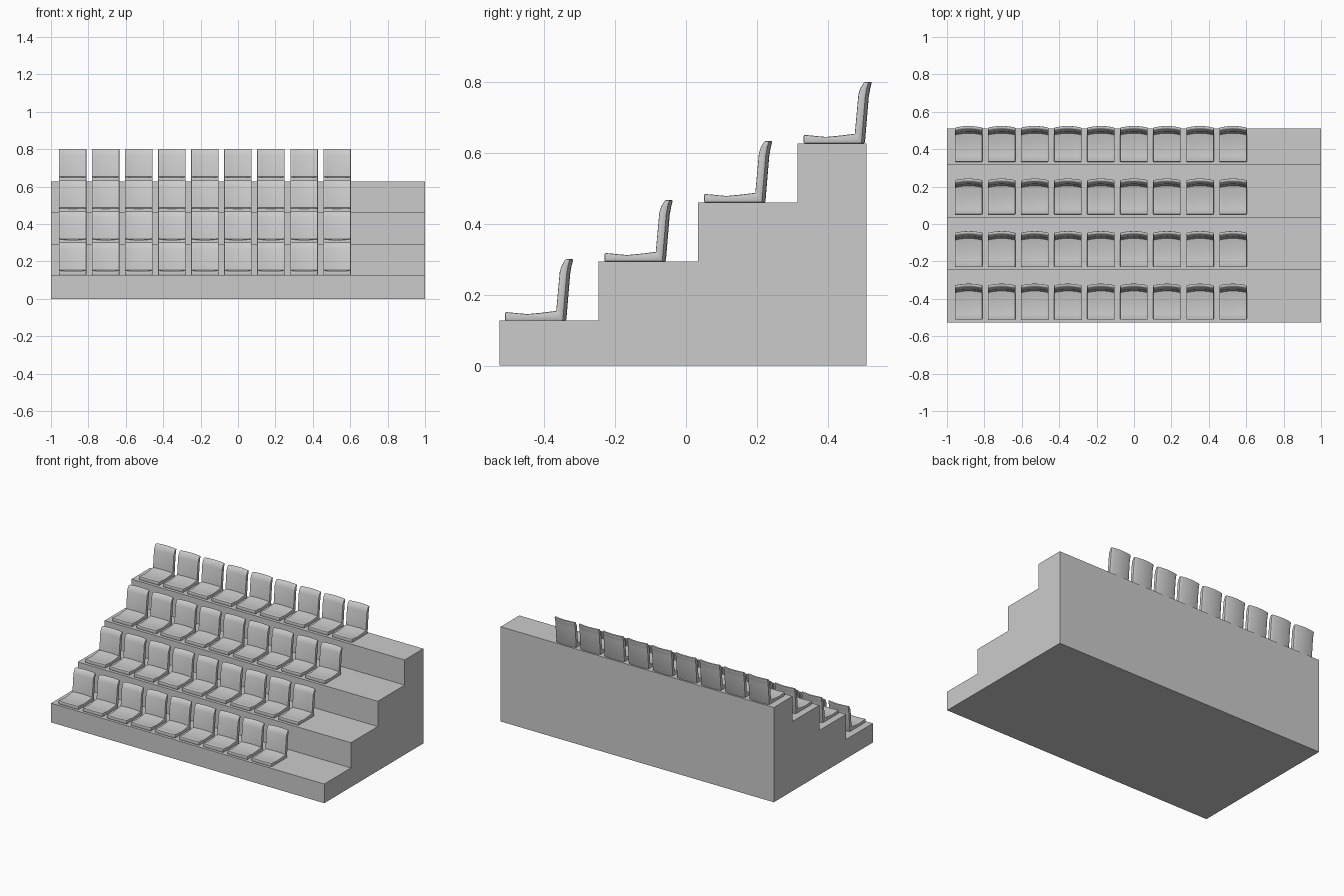
import bpy, bmesh

if "Cube" in bpy.data.objects:
    bpy.data.objects.remove(bpy.data.objects["Cube"])

ROWS, SEATS = 4, 9
ROW_DEPTH, ROW_RISE = 0.281, 0.1667
SEAT_PITCH, FIRST_X = 0.1767, -0.884
HALF_W = 0.0735


def loft(bm, profile, xs, shift):
    """Closed yz profile swept along x; shift(t, y, z) bends each section, t in -1..1."""
    rings = []
    for x in xs:
        t = x / xs[-1]
        rings.append([bm.verts.new((x, *shift(t, y, z))) for y, z in profile])
    n = len(profile)
    for a, b in zip(rings, rings[1:]):
        for i in range(n):
            j = (i + 1) % n
            bm.faces.new((a[i], a[j], b[j], b[i]))
    bm.faces.new(rings[0][::-1])
    bm.faces.new(rings[-1])


def make_mesh(name, profile, xs, shift=lambda t, y, z: (y, z)):
    bm = bmesh.new()
    loft(bm, profile, xs, shift)
    bmesh.ops.recalc_face_normals(bm, faces=bm.faces)
    return bm


def finish(bm, name):
    me = bpy.data.meshes.new(name)
    bm.to_mesh(me)
    bm.free()
    return me


def soften(bm, width):
    edges = [e for e in bm.edges if e.calc_face_angle(0) > 0.7]
    bmesh.ops.bevel(bm, geom=edges, offset=width, segments=2, profile=0.5,
                    affect='EDGES', clamp_overlap=True)


def add(name, mesh, loc=(0, 0, 0)):
    ob = bpy.data.objects.new(name, mesh)
    ob.location = loc
    bpy.context.collection.objects.link(ob)
    return ob


# Stepped stand
front, back, first = -0.526, 0.51, 0.127
steps = [(front, 0)]
for r in range(ROWS):
    z = first + r * ROW_RISE
    y_end = back if r == ROWS - 1 else front + (r + 1) * ROW_DEPTH - 0.002
    steps += [(steps[-1][0], z), (y_end, z)]
steps.append((back, 0))
add("stepped_stand", finish(make_mesh("stepped_stand", steps, [-1, 1]), "stepped_stand"))

# Chair parts, modelled in the first row with z measured from the step
xs = [HALF_W * k / 4 for k in range(-4, 5)]
cushion = [(-0.511, 0), (-0.511, 0.025), (-0.48, 0.022), (-0.448, 0.019),
           (-0.405, 0.023), (-0.366, 0.028), (-0.352, 0.031), (-0.352, 0)]
rest = [(-0.369, 0), (-0.367, 0.03), (-0.357, 0.140), (-0.352, 0.155), (-0.341, 0.174),
        (-0.327, 0.174), (-0.332, 0.155), (-0.336, 0.132), (-0.347, 0)]


def dish(t, y, z):
    return y, z - (0.003 * (1 - t * t) if z > 0 else 0)


def bow(t, y, z):
    return y + 0.009 * (1 - t * t), z


meshes = {}
for name, prof, bend in (("seat", cushion, dish), ("backrest", rest, bow)):
    bm = make_mesh(name, prof, xs, bend)
    soften(bm, 0.004)
    meshes[name] = finish(bm, name)

# Rows of chairs sharing the two meshes
for r in range(ROWS):
    for c in range(SEATS):
        loc = (FIRST_X + c * SEAT_PITCH, r * ROW_DEPTH, first + r * ROW_RISE)
        for name, me in meshes.items():
            add(f"{name}_{r + 1}_{c + 1}", me, loc)

# Smooth shading with sharp edges kept
for name in meshes:
    ob = bpy.data.objects[f"{name}_1_1"]
    bpy.ops.object.select_all(action='DESELECT')
    ob.select_set(True)
    bpy.context.view_layer.objects.active = ob
    meshes[name].shade_smooth()
    meshes[name].set_sharp_from_angle(angle=0.52)
